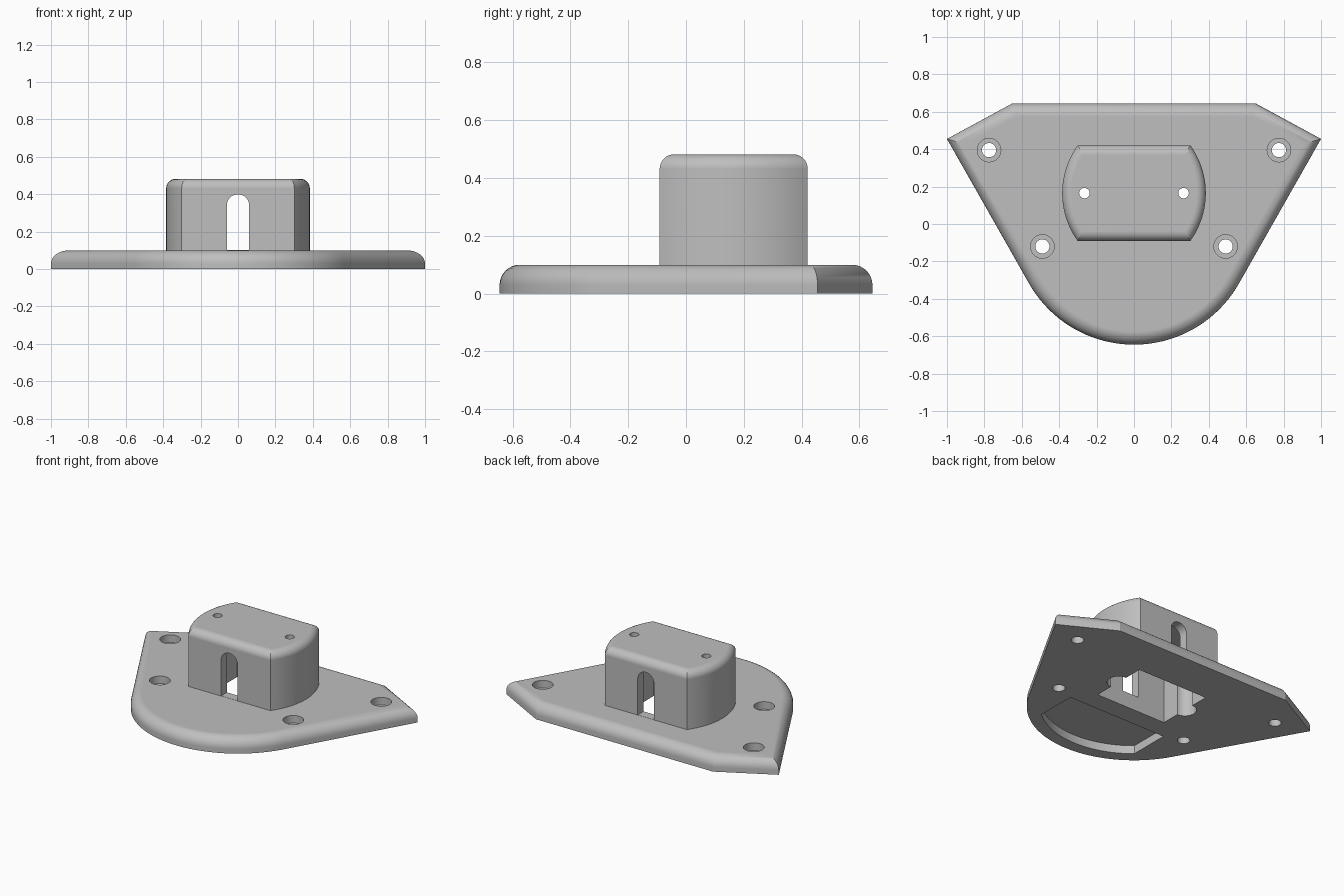
import bpy, bmesh, math
from mathutils import Vector

cube = bpy.data.objects.get("Cube")
if cube:
    bpy.data.objects.remove(cube)

grey = bpy.data.materials.new("plain grey")
grey.use_nodes = True
colour = (0.52, 0.52, 0.52, 1)
grey.diffuse_color = colour
grey.node_tree.nodes["Principled BSDF"].inputs["Base Color"].default_value = colour


def arc(cx, cy, r, start, end, steps):
    """Points on an arc, angles in degrees."""
    angles = [math.radians(start + (end - start) * i / steps) for i in range(steps + 1)]
    return [(cx + r * math.cos(a), cy + r * math.sin(a)) for a in angles]


def prism(name, outline, low, high, fillet=0, upright=False):
    """Extrude an outline along z (or along y when upright), rounding the top rim."""
    bm = bmesh.new()
    place = (lambda p: (p[0], low, p[1])) if upright else (lambda p: (p[0], p[1], low))
    face = bm.faces.new([bm.verts.new(place(p)) for p in outline])
    axis = Vector((0, 1, 0)) if upright else Vector((0, 0, 1))
    out = bmesh.ops.extrude_face_region(bm, geom=[face])["geom"]
    verts = [g for g in out if isinstance(g, bmesh.types.BMVert)]
    bmesh.ops.translate(bm, verts=verts, vec=axis * (high - low))
    if fillet:
        rim = [e for e in bm.edges if all(abs(v.co.z - high) < 1e-5 for v in e.verts)]
        bmesh.ops.bevel(bm, geom=rim, offset=fillet, segments=8, profile=0.5, affect='EDGES')
    bmesh.ops.recalc_face_normals(bm, faces=bm.faces[:])
    mesh = bpy.data.meshes.new(name)
    bm.to_mesh(mesh)
    bm.free()
    mesh.materials.append(grey)
    obj = bpy.data.objects.new(name, mesh)
    bpy.context.collection.objects.link(obj)
    return obj


def combine(target, tool, operation='DIFFERENCE'):
    """Apply a boolean and discard the tool."""
    tool.hide_render = True
    bpy.context.view_layer.objects.active = target
    mod = target.modifiers.new("combine", 'BOOLEAN')
    mod.operation, mod.solver, mod.object = operation, 'EXACT', tool
    bpy.ops.object.modifier_apply(modifier=mod.name)
    bpy.data.objects.remove(tool)


# Base plate: round nose at the front, chamfered corners at the back
outline = [(1, 0.455), (0.65, 0.645), (-0.65, 0.645), (-1, 0.455)]
outline += arc(0, 0, 0.645, 209.6, 330.4, 48)
body = prism("mounting_plate_with_housing", outline, 0, 0.1, 0.07)

# Housing with bowed ends
MID = 0.165
HALF = 0.256
bow = 0.083
radius = (HALF ** 2 + bow ** 2) / (2 * bow)
sweep = math.degrees(math.asin(HALF / radius))
centre = 0.384 - radius
ends = arc(centre, MID, radius, -sweep, sweep, 20)
ends += arc(-centre, MID, radius, 180 - sweep, 180 + sweep, 20)
combine(body, prism("housing", ends, 0.05, 0.482, 0.05), 'UNION')

# Cavity open to the underside, with a round channel at each end
wide, deep, channel = 0.26, 0.195, 0.07
cavity = [(wide, -deep)] + arc(wide, MID, channel, -90, 90, 16)
cavity[0] = (wide, MID - deep)
cavity += [(wide, MID + deep), (-wide, MID + deep)]
cavity += arc(-wide, MID, channel, 90, 270, 16) + [(-wide, MID - deep)]
combine(body, prism("cavity", cavity, -0.1, 0.425))

# Arched slot through the front and back walls
slot = [(-0.06, 0.101), (0.06, 0.101)] + arc(0, 0.34, 0.06, 0, 180, 20)
combine(body, prism("slot", slot, -0.2, 0.6, upright=True))

# Shallow recess under the nose
recess = [(0.365, -0.16), (-0.365, -0.16)] + arc(0, 0, 0.565, 229.8, 310.2, 28)
combine(body, prism("recess", recess, -0.1, 0.055))

# Counterbored mounting holes and small holes in the housing top
for side in (-1, 1):
    for x, y in ((0.775, 0.395), (0.49, -0.12)):
        for r, low in ((0.038, -0.1), (0.063, 0.05)):
            circle = arc(side * x, y, r, 0, 360, 32)[:-1]
            combine(body, prism("bore", circle, low, 0.2))
    circle = arc(side * 0.265, MID, 0.028, 0, 360, 24)[:-1]
    combine(body, prism("pin_hole", circle, 0.35, 0.6))

# Smooth rounded rims, crisp corners
bpy.ops.object.select_all(action='DESELECT')
body.select_set(True)
bpy.context.view_layer.objects.active = body
bpy.ops.object.shade_smooth_by_angle(angle=math.radians(25))
weighted = body.modifiers.new("weighted_normals", 'WEIGHTED_NORMAL')
weighted.keep_sharp = True
